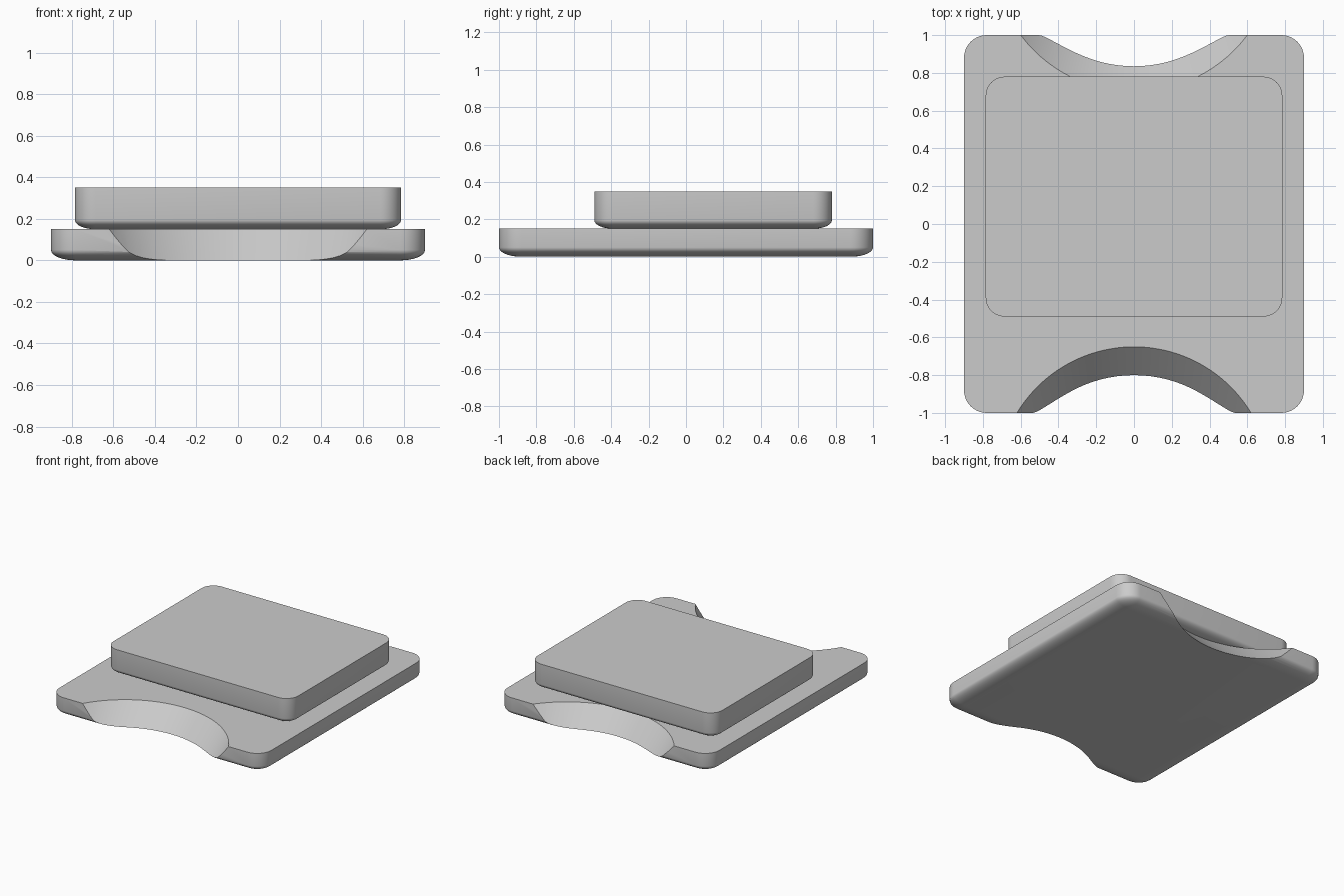
import bpy, bmesh
from math import sin, cos, pi, radians

cube = bpy.data.objects.get("Cube")
if cube:
    bpy.data.objects.remove(cube, do_unlink=True)

grey = bpy.data.materials.new("light grey")
grey.use_nodes = True
colour = (0.6, 0.6, 0.6, 1)
grey.diffuse_color = colour
grey.node_tree.nodes["Principled BSDF"].inputs["Base Color"].default_value = colour


def loft(name, rings):
    """Closed solid through a stack of equal-length point rings."""
    bm = bmesh.new()
    loops = [[bm.verts.new(p) for p in ring] for ring in rings]
    for low, high in zip(loops, loops[1:]):
        for i in range(len(low)):
            bm.faces.new((low[i - 1], low[i], high[i], high[i - 1]))
    bm.faces.new(reversed(loops[0]))
    bm.faces.new(loops[-1])
    bmesh.ops.remove_doubles(bm, verts=bm.verts, dist=0.0001)
    bmesh.ops.recalc_face_normals(bm, faces=bm.faces)
    mesh = bpy.data.meshes.new(name)
    bm.to_mesh(mesh)
    bm.free()
    obj = bpy.data.objects.new(name, mesh)
    bpy.context.collection.objects.link(obj)
    mesh.materials.append(grey)
    return obj


def rounded_rect(half_x, y0, y1, radius, inset, z, steps=10):
    """Plan outline with rounded corners, pulled in by inset."""
    r = radius - inset
    corners = [(1, y1, 1), (-1, y1, 1), (-1, y0, -1), (1, y0, -1)]
    ring = []
    for k, (sx, y, sy) in enumerate(corners):
        for i in range(steps + 1):
            a = (k + i / steps) * pi / 2
            ring.append((sx * (half_x - radius) + r * cos(a),
                         y - sy * radius + r * sin(a), z))
    return ring


def slab(name, half_x, y0, y1, z0, z1, radius, lip):
    """Block with rounded corners and a soft lower edge."""
    rings = []
    for i in range(9):
        a = i / 8 * pi / 2
        rings.append(rounded_rect(half_x, y0, y1, radius,
                                  radius * (1 - sin(a)) * 0.999,
                                  z0 + lip * (1 - cos(a))))
    rings.append(rounded_rect(half_x, y0, y1, radius, 0, z1))
    return loft(name, rings)


def select_only(obj):
    bpy.ops.object.select_all(action='DESELECT')
    obj.select_set(True)
    bpy.context.view_layer.objects.active = obj


def scoop(target, side, apex_low, apex_high, r_low, r_high, height):
    """Cut a slanted round bay into the edge facing side * y."""
    rings = []
    for z in (-0.05, height + 0.05):
        t = z / height
        r = r_low + (r_high - r_low) * t
        centre = apex_low + (apex_high - apex_low) * t + r
        rings.append([(r * cos(i * pi / 48), side * (centre + r * sin(i * pi / 48)), z)
                      for i in range(96)])
    cutter = loft("scoop_cutter", rings)
    cutter.hide_render = True
    mod = target.modifiers.new("scoop", 'BOOLEAN')
    mod.operation = 'DIFFERENCE'
    mod.solver = 'EXACT'
    mod.object = cutter
    select_only(target)
    bpy.ops.object.modifier_apply(modifier=mod.name)
    bpy.data.objects.remove(cutter, do_unlink=True)


# Base plate with a bay at the front and back
base = slab("base_plate", 0.9, -1, 1, 0, 0.15, 0.12, 0.05)
scoop(base, -1, 0.80, 0.65, 0.69, 0.724, 0.15)
scoop(base, 1, 0.835, 0.70, 0.69, 0.75, 0.15)

# Raised block
block = slab("raised_block", 0.785, -0.49, 0.78, 0.15, 0.35, 0.1, 0.045)

for part in (base, block):
    select_only(part)
    bpy.ops.object.shade_smooth_by_angle(angle=radians(30))
